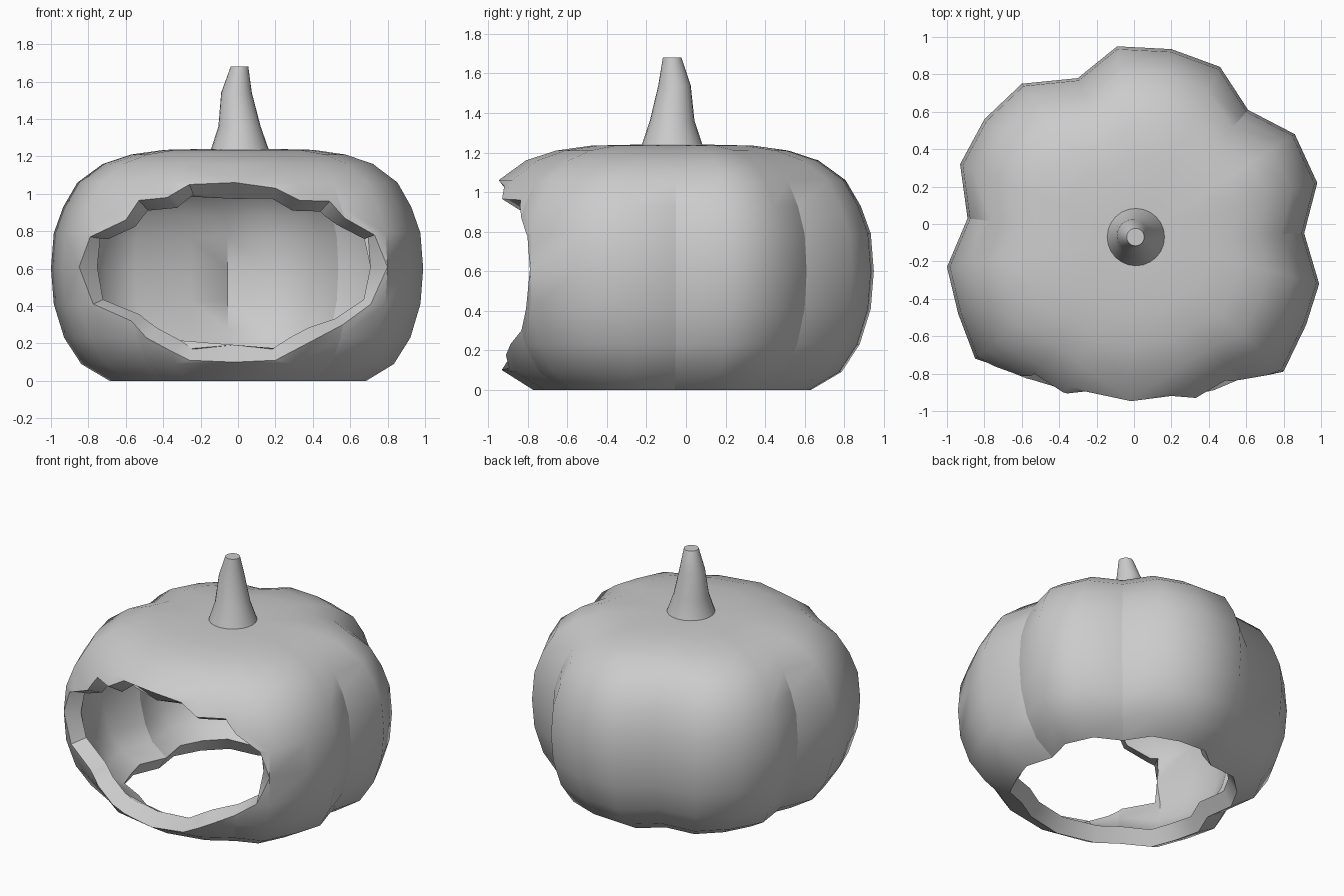
import bpy, bmesh, math
from mathutils import Vector

old = bpy.data.objects.get("Cube")
if old:
    bpy.data.objects.remove(old, do_unlink=True)

grey = bpy.data.materials.new("plain_grey")
grey.use_nodes = True
grey.diffuse_color = (0.6, 0.6, 0.6, 1)
grey.node_tree.nodes["Principled BSDF"].inputs["Base Color"].default_value = (0.6, 0.6, 0.6, 1)
cut = bpy.data.materials.new("cut_away")

CENTRE = Vector((0.01, -0.07))


def make_object(name, bm, *mats):
    mesh = bpy.data.meshes.new(name)
    bm.to_mesh(mesh)
    bm.free()
    ob = bpy.data.objects.new(name, mesh)
    bpy.context.collection.objects.link(ob)
    for m in mats:
        mesh.materials.append(m)
    return ob


def loft(bm, rings):
    """Join rings of 3D points with quads and return the rings of vertices."""
    rows = [[bm.verts.new(p) for p in ring] for ring in rings]
    n = len(rows[0])
    for a, b in zip(rows, rows[1:]):
        for i in range(n):
            j = (i + 1) % n
            bm.faces.new((a[i], a[j], b[j], b[i]))
    return rows


def activate(ob):
    bpy.ops.object.select_all(action='DESELECT')
    ob.select_set(True)
    bpy.context.view_layer.objects.active = ob


def apply_modifier(ob, mod):
    activate(ob)
    bpy.ops.object.modifier_apply(modifier=mod.name)


# Six-lobed outline at the widest height, counter-clockwise from the left groove
outline = [(.91, -.05), (.98, .22), (.86, .48), (.61, .61), (.46, .84), (.2, .935),
           (-.09, .95), (-.3, .78), (-.6, .75), (-.8, .56), (-.93, .32), (-.89, .03),
           (-1, -.23), (-.94, -.48), (-.85, -.72), (-.58, -.87), (-.4, -1.0),
           (-.02, -1.09), (.36, -1.01), (.59, -.87), (.8, -.79), (.92, -.54), (.99, -.32)]
sharp_grooves = (0, 3, 11, 15, 19)
# Height and share of the outline at that height
profile = [(0, .69), (.09, .84), (.23, .93), (.41, .985), (.6, 1), (.79, .985), (.93, .935),
           (1.06, .86), (1.16, .725), (1.21, .575), (1.235, .4), (1.24, .18)]

# Pumpkin body, closed for now; the base face is marked to be removed
bm = bmesh.new()
rows = loft(bm, [[(*(CENTRE + (Vector(p) - CENTRE) * s), z) for p in outline]
                 for z, s in profile])
top = bm.verts.new((*CENTRE, 1.24))
for i in range(len(outline)):
    bm.faces.new((rows[-1][i], rows[-1][(i + 1) % len(outline)], top))
for g in sharp_grooves:
    for a, b in zip(rows[:8], rows[1:8]):
        bm.edges.get((a[g], b[g])).smooth = False
bm.faces.new(rows[0][::-1]).material_index = 1
bmesh.ops.recalc_face_normals(bm, faces=bm.faces)
body = make_object("pumpkin_shell", bm, grey, cut)

# Mouth cutter
mouth = [(-.85, .61), (-.79, .77), (-.6, .86), (-.53, .965), (-.38, .98), (-.26, 1.05),
         (-.02, 1.06), (.2, 1.03), (.34, .96), (.49, .96), (.57, .87), (.73, .78), (.8, .61),
         (.71, .41), (.56, .3), (.2, .11), (-.02, .1), (-.26, .11), (-.48, .22),
         (-.57, .32), (-.77, .4)]
bm = bmesh.new()
front, back = loft(bm, [[(x, y, z) for x, z in mouth] for y in (-1.5, -.4)])
bm.faces.new(front)
bm.faces.new(back)
bmesh.ops.recalc_face_normals(bm, faces=bm.faces)
for f in bm.faces:
    f.material_index = 1
cutter = make_object("mouth_cutter", bm, grey, cut)
mod = body.modifiers.new("mouth", 'BOOLEAN')
mod.object = cutter
mod.operation = 'DIFFERENCE'
mod.solver = 'EXACT'
apply_modifier(body, mod)
bpy.data.objects.remove(cutter, do_unlink=True)

# Keep only the skin, then give it a wall
bm = bmesh.new()
bm.from_mesh(body.data)
bmesh.ops.delete(bm, geom=[f for f in bm.faces if f.material_index == 1], context='FACES')
bmesh.ops.remove_doubles(bm, verts=bm.verts, dist=0.02)
bm.to_mesh(body.data)
bm.free()
body.data.materials.pop(index=1)
bpy.data.materials.remove(cut)
wall = body.modifiers.new("wall", 'SOLIDIFY')
wall.thickness = 0.11
wall.offset = -1
apply_modifier(body, wall)

# Crooked stem: height, centre and radius of each ring
bm = bmesh.new()
rings = [(1.235, .01, -.07, .155), (1.36, .008, -.07, .113),
         (1.54, -.008, -.058, .082), (1.68, .008, -.07, .047)]
turns = [math.tau * i / 24 for i in range(24)]
rows = loft(bm, [[(x + r * math.cos(t), y + r * math.sin(t), z) for t in turns]
                 for z, x, y, r in rings])
bm.faces.new(rows[-1])
bm.faces.new(rows[0][::-1])
stem = make_object("stem", bm, grey)

for ob in (body, stem):
    activate(ob)
    bpy.ops.object.shade_smooth_by_angle(angle=math.radians(42))
